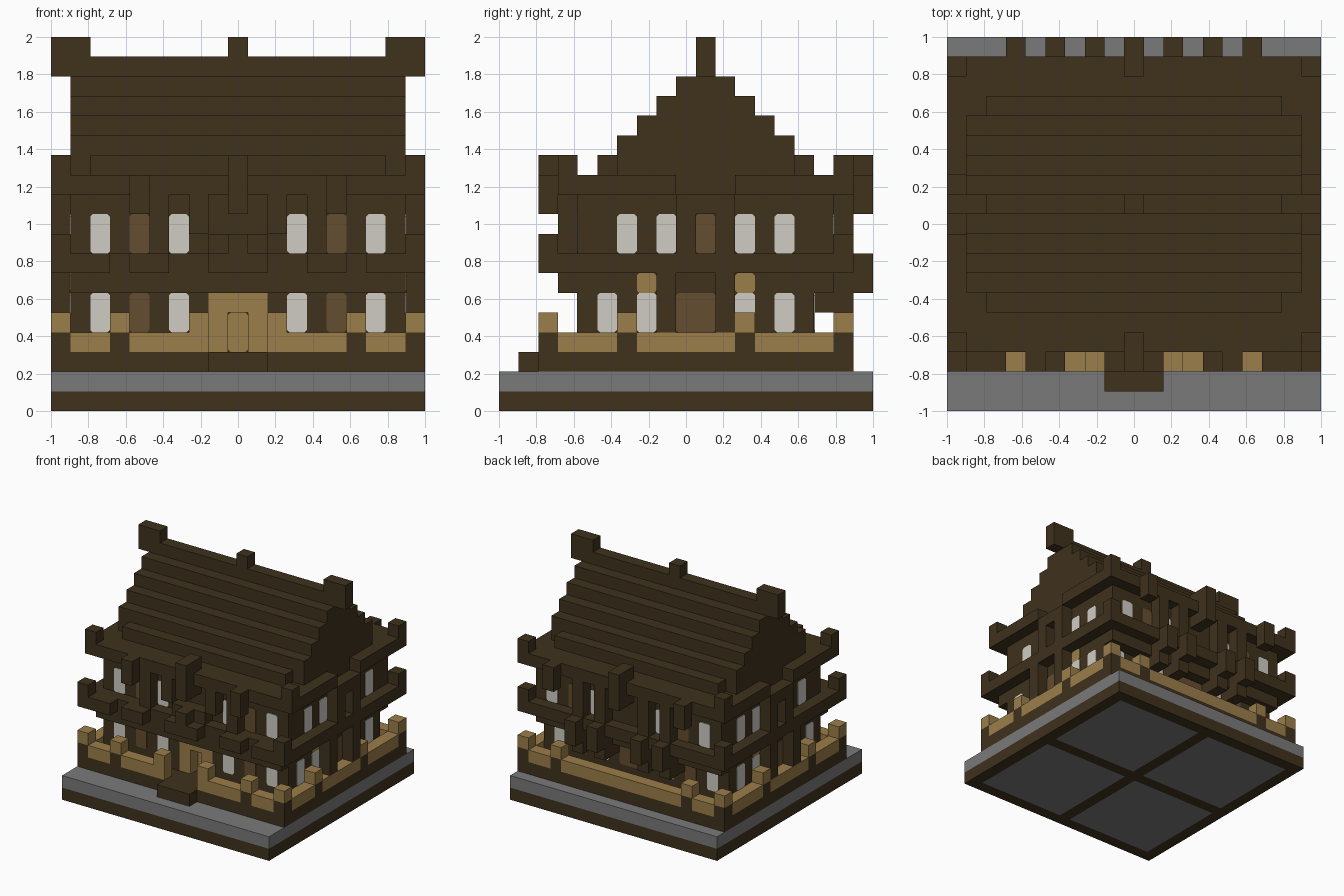
import bpy, bmesh
from mathutils import Matrix, Vector

V = 2 / 19  # size of one cell

cube = bpy.data.objects.get("Cube")
if cube:
    bpy.data.objects.remove(cube)


def material(name, rgb):
    m = bpy.data.materials.new(name)
    m.use_nodes = True
    m.diffuse_color = (*rgb, 1)
    m.node_tree.nodes["Principled BSDF"].inputs["Base Color"].default_value = (*rgb, 1)
    return m


DARK = material("dark_timber", (0.05, 0.032, 0.012))
GOLD = material("golden_wood", (0.33, 0.21, 0.068))
GREY = material("grey_stone", (0.194, 0.194, 0.194))
PALE = material("pale_paper", (0.63, 0.605, 0.55))
BROWN = material("brown_shutter", (0.13, 0.075, 0.03))


def finish(name, mat, bm):
    me = bpy.data.meshes.new(name)
    bm.to_mesh(me)
    bm.free()
    me.materials.append(mat)
    ob = bpy.data.objects.new(name, me)
    bpy.context.collection.objects.link(ob)
    return ob


def blocks(name, mat, boxes, mirror=False):
    """Boxes in cell ranges (x, y, z), inclusive; a single number is one cell."""
    bm = bmesh.new()
    todo = []
    for b in boxes:
        b = [r if isinstance(r, tuple) else (r, r) for r in b]
        todo.append(b)
        if mirror:
            todo.append([(18 - b[0][1], 18 - b[0][0]), b[1], b[2]])
    for b in todo:
        lo = Vector([r[0] * V for r in b]) - Vector((1, 1, 0))
        hi = Vector([(r[1] + 1) * V for r in b]) - Vector((1, 1, 0))
        size = Matrix.Diagonal((*(hi - lo), 1))
        bmesh.ops.create_cube(bm, size=1, matrix=Matrix.Translation((lo + hi) / 2) @ size)
    return finish(name, mat, bm)


def panels(name, mat, side, plane, cells, k, tall=2):
    """Thin plates with clipped corners on one wall."""
    bm = bmesh.new()
    c, t, z0, z1 = 0.013, 0.005, k * V, (k + tall) * V
    out = 1 if side in ("back", "right") else -1
    for cell in cells:
        a, b = cell if isinstance(cell, tuple) else (cell, cell)
        u0, u1 = a * V - 1, (b + 1) * V - 1
        outline = [(u0 + c, z0), (u1 - c, z0), (u1, z0 + c), (u1, z1 - c),
                   (u1 - c, z1), (u0 + c, z1), (u0, z1 - c), (u0, z0 + c)]
        if side in ("front", "back"):
            verts = [bm.verts.new((u, plane, z)) for u, z in outline]
            push = Vector((0, out * t, 0))
        else:
            verts = [bm.verts.new((plane, u, z)) for u, z in outline]
            push = Vector((out * t, 0, 0))
        face = bm.faces.new(verts)
        new = bmesh.ops.extrude_face_region(bm, geom=[face])["geom"]
        bmesh.ops.translate(bm, vec=push, verts=[v for v in new if isinstance(v, bmesh.types.BMVert)])
    bmesh.ops.recalc_face_normals(bm, faces=bm.faces)
    return finish(name, mat, bm)


ALL = (0, 18)

# Base with a framed underside, paving and platform
base = blocks("base", DARK, [(ALL, ALL, 0)])
for v in base.data.vertices:
    v.co.z = max(v.co.z, 0.004)
frame = blocks("underside_frame", DARK, [(n, ALL, 0) for n in (0, 9, 18)] + [(ALL, n, 0) for n in (0, 9, 18)])
under = blocks("underside_panels", GREY, [((1, 8), (1, 8), 0), ((1, 8), (10, 17), 0)], True)
for v in list(under.data.vertices) + list(frame.data.vertices):
    v.co.z = min(v.co.z, 0.004)
blocks("paving", GREY, [(ALL, ALL, 1)])
blocks("platform", DARK, [(ALL, (2, 17), 2)])
blocks("front_step", DARK, [((8, 10), 1, 2)])

# Railing: golden rails between dark posts with golden caps
posts = [(0, 2), (3, 2), (0, 6), (0, 12), (0, 17), (3, 17)]
blocks("rail_posts", DARK, [(i, j, 3) for i, j in posts], True)
blocks("rail_caps", GOLD, [(i, j, 4) for i, j in posts + [(7, 2)]], True)
blocks("rails", GOLD, [((1, 2), 2, 3), ((4, 7), 2, 3), (0, (3, 5), 3), (0, (7, 11), 3),
                       (0, (13, 16), 3), ((1, 2), 17, 3)], True)
blocks("back_rail", GOLD, [((4, 14), 17, 3)])

# Storeys, with a recessed doorway in a golden frame
blocks("lower_walls", DARK, [((1, 7), (4, 15), (3, 6)), (8, (5, 15), (3, 6))], True)
blocks("lower_wall_centre", DARK, [(9, (5, 15), (3, 6)), ((8, 10), 4, 6)])
blocks("door_frame", GOLD, [(8, 4, (3, 5)), (10, 4, (3, 5)), (9, 4, 5)])
blocks("upper_walls", DARK, [((1, 17), (4, 16), (7, 11))])

# Windows, shutters and doors
FRONT = 4 * V - 1
for side, low, high in (("front", FRONT, FRONT), ("back", 16 * V - 1, 17 * V - 1)):
    for k, plane, level in ((4, low, "lower"), (8, high, "upper")):
        panels(f"{side}_{level}_windows", PALE, side, plane, [2, 6, 12, 16], k)
        panels(f"{side}_{level}_shutters", BROWN, side, plane, [4, 14], k)
panels("front_door", GOLD, "front", FRONT + V, [9], 3)
panels("back_door", BROWN, "back", 16 * V - 1, [(8, 10)], 4)
for side, plane in (("left", V - 1), ("right", 1 - V)):
    panels(f"{side}_lower_windows", PALE, side, plane, [5, 7, 12, 14], 4)
    panels(f"{side}_lintels", GOLD, side, plane, [7, 12], 6, 1)
    panels(f"{side}_door", BROWN, side, plane, [(9, 10)], 4)
    panels(f"{side}_upper_windows", PALE, side, plane, [6, 8, 12, 14], 8)
    panels(f"{side}_upper_shutter", BROWN, side, plane, [10], 8)

# Lower eave with raised corners and a small porch roof
blocks("lower_eave", DARK, [(ALL, (3, 17), 7)])
blocks("lower_eave_support", DARK, [((1, 17), (3, 16), 6)])
blocks("lower_eave_corners", DARK, [((0, 2), 2, 7), (0, 2, 8), (0, 17, 8)], True)
blocks("porch_roof", DARK, [((8, 10), 2, 7), ((8, 10), 3, 8), (9, 2, 8)])
blocks("front_lower_brackets", DARK, [((4, 5), 2, 7)], True)
blocks("side_door_columns", DARK, [(0, 8, (4, 6)), (0, 11, (4, 6))], True)
blocks("back_lower_brackets", DARK, [(5, (17, 18), (6, 7)), (7, (17, 18), (6, 7)),
                                     (5, (16, 17), 5), (7, (16, 17), 5)], True)

# Upper eave with raised corners and hanging brackets
blocks("upper_eave", DARK, [((1, 17), (3, 17), 11)])
blocks("upper_eave_sides", DARK, [(0, (3, 8), 11), (0, (12, 17), 11), (0, (9, 11), 10)], True)
blocks("upper_eave_corners", DARK, [(0, 3, 12), (0, 17, 12)], True)
blocks("upper_brackets", DARK, [(4, 2, (10, 11)), (3, 18, (10, 11))], True)
blocks("upper_columns", DARK, [(5, 3, (8, 10)), (7, 3, (9, 10)), (5, 17, (8, 10)), (7, 17, (8, 10)),
                               (0, 9, (8, 9)), (0, 11, (8, 9))], True)
blocks("centre_brackets", DARK, [(9, (2, 3), (10, 12)), (9, (17, 18), (10, 12))])

# Stepped gable roof
blocks("roof_foot", DARK, [((2, 16), (5, 15), 12), ((1, 17), (6, 14), 12)])
blocks("roof_steps", DARK, [((1, 17), (6 + n, 14 - n), 13 + n) for n in range(4)])
blocks("ridge", DARK, [((2, 16), 10, 17)])
blocks("ridge_ends", DARK, [((0, 1), 10, (17, 18))], True)
blocks("ridge_finial", DARK, [(9, 10, 18)])
